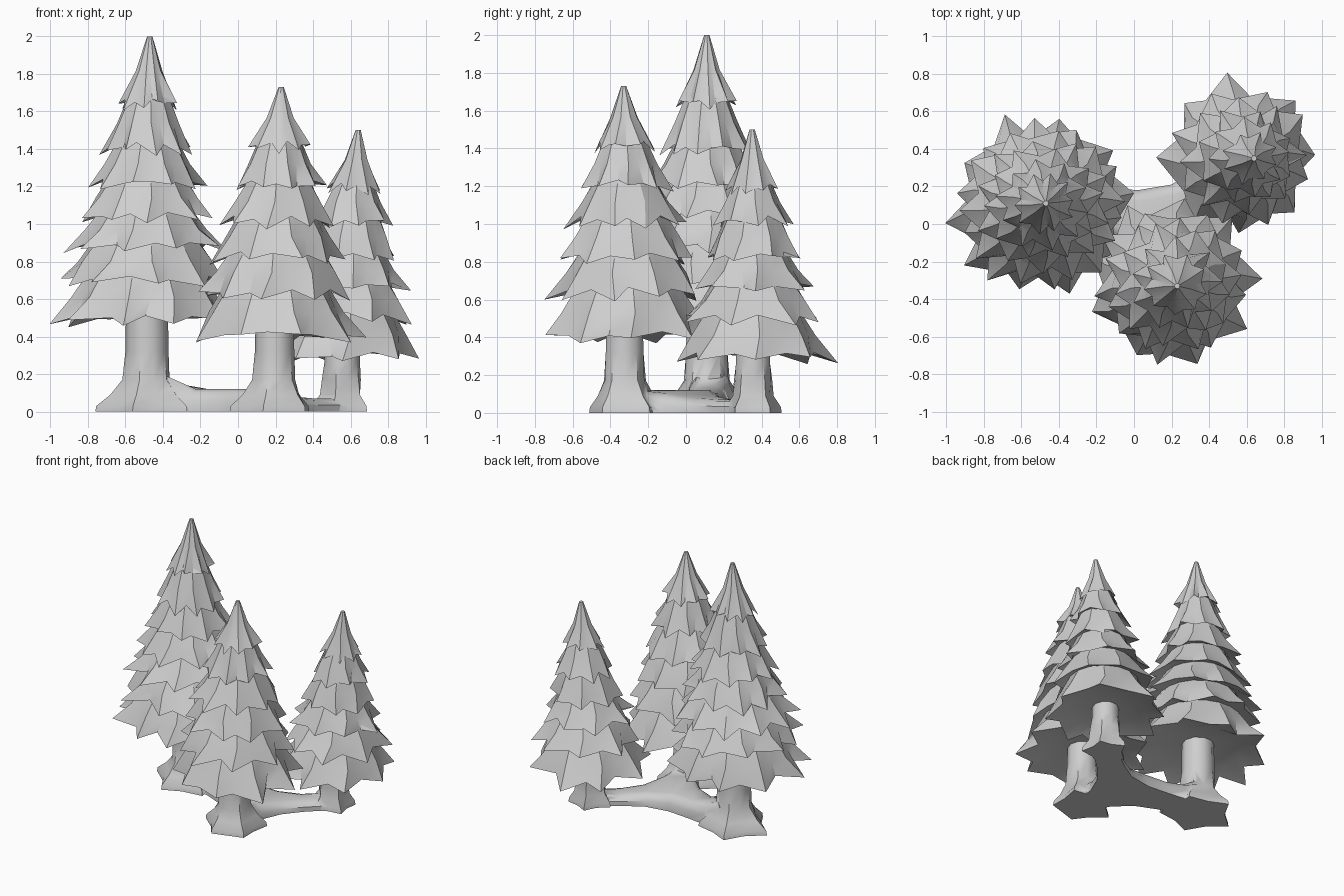
import bpy, bmesh, math, random
from mathutils import Vector

if "Cube" in bpy.data.objects:
    bpy.data.objects.remove(bpy.data.objects["Cube"])

random.seed(5)
grey = bpy.data.materials.new("pale grey")
grey.diffuse_color = (0.62, 0.62, 0.62, 1)
grey.use_nodes = True
grey.node_tree.nodes["Principled BSDF"].inputs["Base Color"].default_value = grey.diffuse_color


def activate(ob):
    bpy.ops.object.select_all(action='DESELECT')
    ob.select_set(True)
    bpy.context.view_layer.objects.active = ob


def finish(bm, name, angle=30):
    bmesh.ops.recalc_face_normals(bm, faces=bm.faces)
    mesh = bpy.data.meshes.new(name)
    bm.to_mesh(mesh)
    bm.free()
    ob = bpy.data.objects.new(name, mesh)
    bpy.context.collection.objects.link(ob)
    mesh.materials.append(grey)
    activate(ob)
    bpy.ops.object.shade_smooth_by_angle(angle=math.radians(angle))
    return ob


def loft(bm, rings):
    """Closed skin through rings of equal point count."""
    vr = [[bm.verts.new(p) for p in ring] for ring in rings]
    n = len(vr[0])
    for a, b in zip(vr, vr[1:]):
        for i in range(n):
            j = (i + 1) % n
            bm.faces.new((a[i], a[j], b[j], b[i]))
    bm.faces.new(vr[0])
    bm.faces.new(vr[-1])


# trees: label, trunk foot, foliage foot, tip, trunk radius, root reach, leaves,
# (rim height, rim radius) per tier
trees = [
    ("tall", (-0.485, 0.11), (-0.51, 0.10), (-0.47, 0.11, 2.0), 0.115, 0.265, 10,
     [(0.48, 0.475), (0.69, 0.45), (0.86, 0.415), (1.03, 0.355),
      (1.20, 0.30), (1.39, 0.24), (1.63, 0.16)]),
    ("middle", (0.195, -0.325), (0.185, -0.295), (0.23, -0.33, 1.73), 0.105, 0.23, 9,
     [(0.39, 0.455), (0.62, 0.41), (0.81, 0.36), (1.0, 0.31), (1.19, 0.235), (1.40, 0.165)]),
    ("short", (0.555, 0.355), (0.54, 0.36), (0.64, 0.35, 1.5), 0.095, 0.16, 8,
     [(0.28, 0.415), (0.49, 0.365), (0.65, 0.31), (0.81, 0.26), (1.0, 0.205), (1.18, 0.14)]),
]

trunks = []
for label, foot, low, tip, rt, reach, n, tiers in trees:
    rings = []

    def add_ring(points, low=low, tip=tip, rings=rings):
        """points: (angle, radius, height) around the leaning tree axis"""
        ring = []
        for a, r, h in points:
            t = h / tip[2]
            ring.append((low[0] + (tip[0] - low[0]) * t + r * math.cos(a),
                         low[1] + (tip[1] - low[1]) * t + r * math.sin(a), h))
        rings.append(ring)

    # foliage: one stepped skin, the leaf tips staggered from tier to tier
    ks = range(2 * n)
    angle = [math.pi * k / n + 0.1 for k in ks]
    z0, r0 = tiers[0]
    add_ring([(a, rt * 0.9, z0 + 0.07) for a in angle])
    add_ring([(a, r0 * 0.6, z0 + 0.06) for a in angle])
    for i, (z, r) in enumerate(tiers):
        last = i == len(tiers) - 1
        if last:
            z_top, r_top = tip[2], 0.014
        else:
            z_top, r_top = tiers[i + 1][0] + 0.05, tiers[i + 1][1] * 0.68
        tips = [(k + i) % 2 == 0 for k in ks]
        rim, mid = [], []
        for k in ks:
            a = angle[k] + math.pi / n * random.uniform(-0.3, 0.3)
            if tips[k]:
                rim.append((a, r * random.uniform(0.95, 1.1), z + random.uniform(-0.03, 0.025)))
            else:
                rim.append((a, r * random.uniform(0.75, 0.86), z + random.uniform(0.01, 0.045)))
            rm = (r_top + (r - r_top) * (0.37 if last else 0.4)) * (1.05 if tips[k] else 0.96)
            mid.append((angle[k], rm, z + (z_top - z) * 0.5))
        add_ring(rim)
        add_ring(mid)
        add_ring([(a, r_top, z_top) for a in angle])
    bm = bmesh.new()
    loft(bm, rings)
    finish(bm, label + "_tree_foliage")

    # trunk with low splayed roots
    bm = bmesh.new()
    rings = []
    m = 10
    lobes = [random.uniform(0.85, 1.1) if k % 2 == 0 else 0.70 for k in range(m)]
    lobes[0] = 1.04
    for h, mix, rad in ((0, 1, reach), (0.03, 1, reach * 0.98), (0.09, 0.7, reach * 0.72),
                        (0.17, 0.25, rt * 1.13), (0.32 if z0 > 0.3 else 0.26, 0, rt), (z0 + 0.08, 0, rt * 0.97)):
        rings.append([(foot[0] + rad * (1 + (lobes[k] - 1) * mix) * math.cos(math.tau * k / m + math.pi),
                       foot[1] + rad * (1 + (lobes[k] - 1) * mix) * math.sin(math.tau * k / m + math.pi),
                       h) for k in range(m)])
    loft(bm, rings)
    trunks.append(finish(bm, label + "_tree_trunk", 40))

# three-armed ground root joining the trunks, thinner towards the short tree
outline = [(-0.46, 0.24), (-0.30, 0.215), (-0.15, 0.195), (0.02, 0.18), (0.20, 0.21), (0.33, 0.29),
           (0.50, 0.42), (0.60, 0.28), (0.45, 0.14), (0.35, 0.02), (0.29, -0.12),
           (0.27, -0.30), (0.12, -0.34), (0.04, -0.20), (-0.08, -0.09), (-0.24, -0.02), (-0.45, 0.02)]


def root_ring(inset, level):
    ring = []
    for i, p in enumerate(outline):
        a, b = Vector(outline[i - 1]), Vector(outline[(i + 1) % len(outline)])
        d = (b - a).normalized()
        height = 0.12 - 0.05 * min(1, max(0, (p[0] + p[1] * 0.5 - 0.15) / 0.25))
        height += 0.08 * min(1, max(0, (-0.25 - p[0]) / 0.15))
        ring.append((p[0] + d.y * inset, p[1] - d.x * inset, height * level))
    return ring


bm = bmesh.new()
loft(bm, [root_ring(0, 0), root_ring(0, 0.5), root_ring(0.025, 0.85), root_ring(0.06, 1)])
bmesh.ops.triangulate(bm, faces=[f for f in bm.faces if len(f.verts) > 4])
root = finish(bm, "joined_trunks_and_root", 40)

# merge the trunks and the root into one solid
for trunk in trunks:
    mod = root.modifiers.new("join", 'BOOLEAN')
    mod.operation = 'UNION'
    mod.solver = 'EXACT'
    mod.object = trunk
    activate(root)
    bpy.ops.object.modifier_apply(modifier=mod.name)
    bpy.data.objects.remove(trunk)
